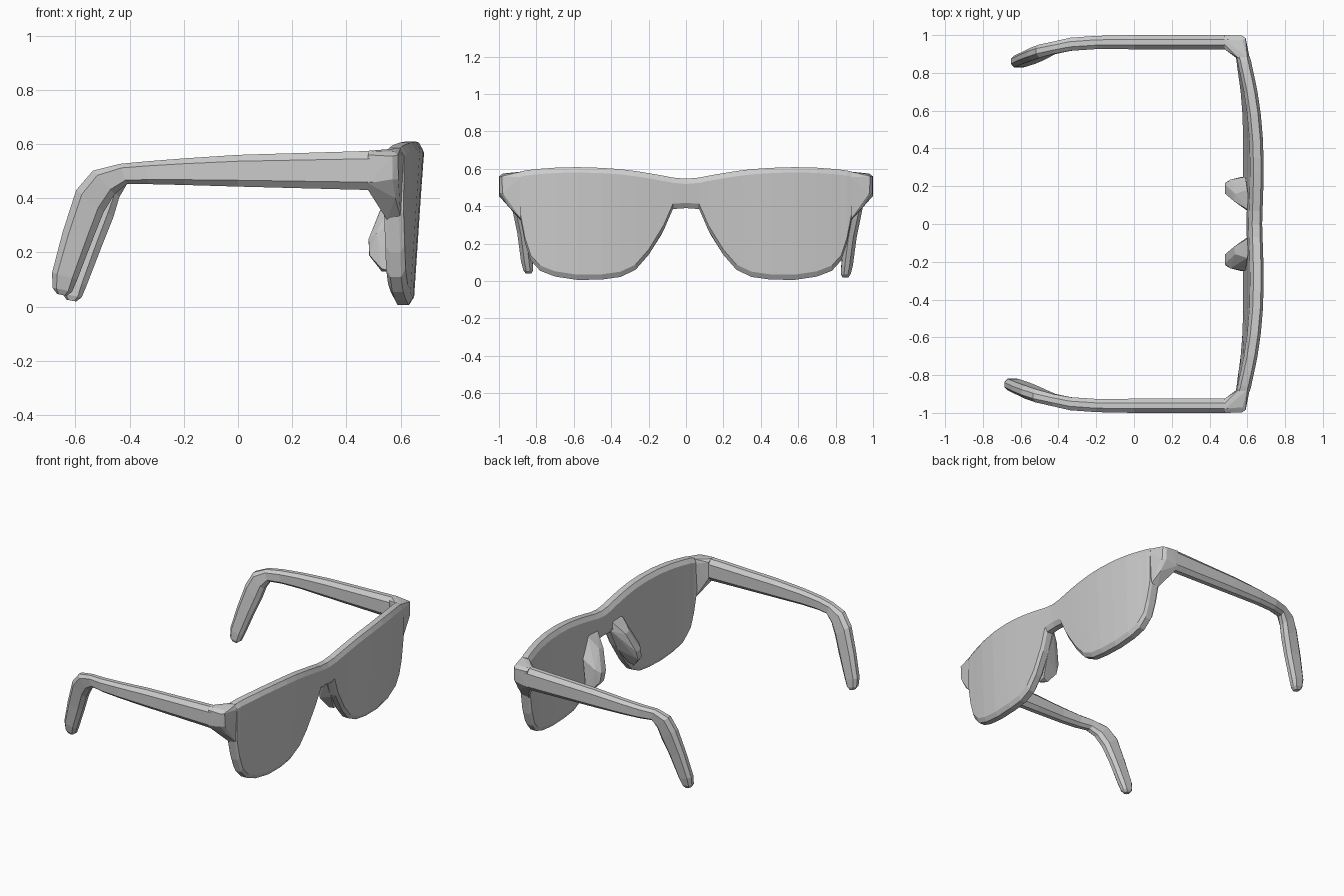
import bpy, bmesh


def finish(bm, name):
    bmesh.ops.recalc_face_normals(bm, faces=bm.faces[:])
    me = bpy.data.meshes.new(name)
    bm.to_mesh(me)
    bm.free()
    ob = bpy.data.objects.new(name, me)
    bpy.context.collection.objects.link(ob)
    return ob


def loft(name, rings):
    bm = bmesh.new()
    vs = [[bm.verts.new(p) for p in r] for r in rings]
    n = len(vs[0])
    for a, b in zip(vs, vs[1:]):
        for i in range(n):
            j = (i + 1) % n
            bm.faces.new((a[i], a[j], b[j], b[i]))
    bm.faces.new(vs[0])
    bm.faces.new(vs[-1])
    return finish(bm, name)


def hull(name, pts):
    bm = bmesh.new()
    for p in pts:
        bm.verts.new(p)
    res = bmesh.ops.convex_hull(bm, input=bm.verts[:])
    junk = [v for v in res["geom_interior"] if isinstance(v, bmesh.types.BMVert)]
    bmesh.ops.delete(bm, geom=junk, context='VERTS')
    return finish(bm, name)


# Front piece: sections across y as (y, bottom z, top z, front x)
half = [(0.0, .39, .547, .682), (.07, .385, .553, .683), (.12, .27, .563, .684),
        (.2, .14, .577, .685), (.27, .06, .588, .685), (.35, .022, .598, .684),
        (.45, .008, .605, .681), (.58, .006, .609, .67), (.7, .024, .606, .653),
        (.78, .055, .6, .637), (.83, .11, .595, .626), (.86, .2, .591, .62),
        (.885, .33, .585, .613)]


def front_ring(y, lo, hi, fx):
    slope = .11 * (1 - abs(y))
    def x(z):
        return fx - slope * (.55 - z)
    t = .072
    cz, cx = .028, .016
    return [(x(lo) - cx, y, lo), (x(lo + cz), y, lo + cz), (x(hi - cz), y, hi - cz),
            (x(hi) - cx, y, hi), (x(hi) - t + cx, y, hi), (x(hi - cz) - t, y, hi - cz),
            (x(lo + cz) - t, y, lo + cz), (x(lo) - t + cx, y, lo)]


full = [(-y, a, b, x) for y, a, b, x in half[:0:-1]] + half
loft("front_frame_and_lenses", [front_ring(*s) for s in full])


# Temple sections: lower (x, z), upper (x, z), inner y, outer y
arm = [(.5, .43, .5, .575, .925, 1.0), (.0, .443, .0, .56, .925, 1.0),
       (-.2, .449, -.2, .547, .926, .996), (-.33, .452, -.34, .536, .917, .986),
       (-.41, .452, -.435, .527, .9, .965)]
tip = [(-.41, .452, -.435, .527, .9, .965), (-.455, .415, -.535, .502, .875, .945),
       (-.495, .35, -.597, .43, .855, .925), (-.535, .25, -.647, .275, .838, .902),
       (-.593, .1, -.686, .125, .82, .882), (-.612, .055, -.684, .07, .818, .87),
       (-.632, .04, -.668, .047, .825, .858)]


def arm_ring(s, side, shift):
    lx, lz, ux, uz, yi, yo = s
    def pt(u, v):
        return (lx + (ux - lx) * u + shift, side * (yi + (yo - yi) * v), lz + (uz - lz) * u)
    return [pt(u, v) for u, v in ((0, .3), (0, .7), (.2, 1), (.8, 1),
                                  (1, .7), (1, .3), (.8, 0), (.2, 0))]


for side, label in ((-1, "left"), (1, "right")):
    loft(label + "_temple", [arm_ring(s, side, 0) for s in arm])
    # The right ear tip sits slightly further forward and lower
    k = .035 if side > 0 else 0
    rows = []
    for i, s in enumerate(tip):
        f = min(1, i / 2)
        rows.append((s[0], s[1] - .6 * k * f, s[2], s[3] - .6 * k * f,
                     s[4] + .3 * k * f, s[5] + .3 * k * f))
    loft(label + "_ear_tip", [arm_ring(r, side, k * min(1, i / 2))
                              for i, r in enumerate(rows)])
    # Corner block joining the front to the temple
    hull(label + "_hinge_block", [(x, side * y, z) for x, y, z in (
        (.48, .925, .45), (.48, .95, .43), (.48, .978, .43), (.48, 1, .455),
        (.48, .925, .56), (.48, .95, .575), (.48, .978, .575), (.48, 1, .56),
        (.57, .998, .555), (.57, .996, .47), (.59, .985, .56), (.592, .98, .47),
        (.575, .97, .572), (.58, .95, .4), (.56, .95, .4), (.55, .88, .58), (.6, .88, .585),
        (.612, .88, .555), (.54, .88, .55), (.55, .88, .32), (.6, .88, .33))])
    # Nose pad following the inner edge of the lens
    hull(label + "_nose_pad", [(x, side * y, z) for x, y, z in (
        (.62, .065, .47), (.6, .07, .39), (.6, .18, .45), (.6, .13, .25), (.59, .25, .33),
        (.57, .25, .13), (.57, .2, .14), (.53, .12, .37), (.535, .16, .38),
        (.483, .16, .25), (.482, .21, .25), (.483, .18, .19), (.485, .22, .19),
        (.51, .235, .27), (.53, .21, .13), (.53, .24, .14))])
